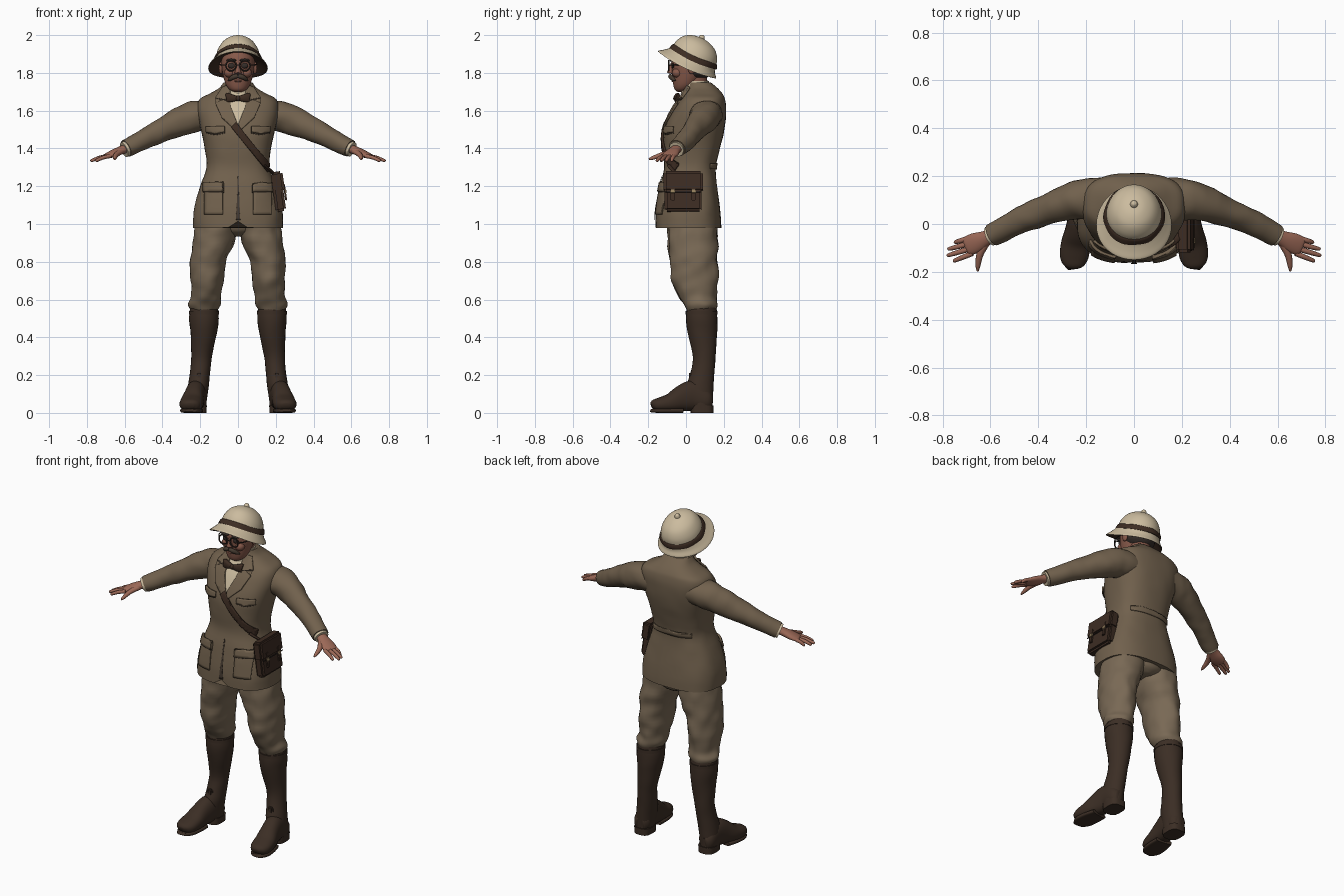
import bpy, bmesh, math
from mathutils import Vector, noise
from mathutils.bvhtree import BVHTree

if "Cube" in bpy.data.objects:
    bpy.data.objects.remove(bpy.data.objects["Cube"])

def material(name, *rgb):
    m = bpy.data.materials.new(name)
    m.use_nodes = True
    m.diffuse_color = (*rgb, 1)
    bsdf = m.node_tree.nodes["Principled BSDF"]
    bsdf.inputs["Base Color"].default_value = (*rgb, 1)
    bsdf.inputs["Roughness"].default_value = 0.9
    return m

JACKET = material("jacket_tweed", .165, .119, .074)
BREECHES = material("breeches_cloth", .19, .14, .09)
CREAM = material("cream_cloth", .6, .5, .345)
BOOT = material("boot_leather", .044, .027, .018)
BAG = material("bag_leather", .046, .025, .016)
SKIN = material("hand_skin", .33, .14, .095)
FACE = material("face_skin", .24, .1, .068)
HAIR = material("dark_hair", .035, .026, .022)
BRASS = material("brass", .32, .23, .12)
SEAM = material("seam_shadow", .06, .043, .03)

def finish(name, bm, mat):
    me = bpy.data.meshes.new(name)
    bm.to_mesh(me)
    bm.free()
    me.materials.append(mat)
    ob = bpy.data.objects.new(name, me)
    bpy.context.collection.objects.link(ob)
    for o in bpy.context.selected_objects:
        o.select_set(False)
    ob.select_set(True)
    bpy.context.view_layer.objects.active = ob
    bpy.ops.object.shade_smooth_by_angle(angle=math.radians(50))
    return ob

def spline(rows, steps):
    """Smooth interpolation through the given rows."""
    out = []
    for i in range(len(rows) - 1):
        p0, p1, p2, p3 = (rows[min(max(i + k, 0), len(rows) - 1)] for k in (-1, 0, 1, 2))
        for k in range(steps):
            t = k / steps
            out.append([b + .5 * t * (c - a + t * (2*a - 5*b + 4*c - d + t * (3*(b - c) + d - a)))
                        for a, b, c, d in zip(p0, p1, p2, p3)])
    return out + [list(rows[-1])]

def loft(name, rows, mat, along=False, n=24, power=2, fold=0, steps=4, shape=None):
    """Rows are x, y, z and two radii; rings lie level or across the path."""
    rows = spline(rows, steps)
    bm, rings = bmesh.new(), []
    for i, (x, y, z, a, b) in enumerate(rows):
        u, v, c = Vector((1, 0, 0)), Vector((0, 1, 0)), Vector((x, y, z))
        if along:
            t = Vector(rows[min(i + 1, len(rows) - 1)][:3]) - Vector(rows[max(i - 1, 0)][:3])
            u = t.cross(Vector((0, 0, 1))).normalized()
            v = u.cross(t).normalized()
        ring = []
        for k in range(n):
            w = math.tau * k / n
            cs, sn = (math.copysign(abs(q) ** (2 / power), q) for q in (math.cos(w), math.sin(w)))
            d = u * cs * a + v * sn * b
            p = c + d * (1 + fold * noise.noise((c + d) * 16))
            ring.append(bm.verts.new(shape(p) if shape else p))
        rings.append(ring)
    for r, s in zip(rings, rings[1:]):
        for k in range(n):
            bm.faces.new((r[k], r[k - 1], s[k - 1], s[k]))
    bm.faces.new(rings[0])
    bm.faces.new(rings[-1])
    bmesh.ops.recalc_face_normals(bm, faces=bm.faces)
    return finish(name, bm, mat)

def block(name, at, size, mat, tilt=0, bevel=.008):
    bm = bmesh.new()
    bmesh.ops.create_cube(bm, size=1)
    for v in bm.verts:
        v.co = Vector(a * b for a, b in zip(v.co, size))
    bmesh.ops.bevel(bm, geom=bm.edges[:], offset=bevel, segments=2, affect='EDGES')
    ob = finish(name, bm, mat)
    ob.location, ob.rotation_euler.y = at, tilt
    return ob

def ball(name, at, size, mat):
    bm = bmesh.new()
    bmesh.ops.create_uvsphere(bm, u_segments=16, v_segments=10, radius=1)
    for v in bm.verts:
        v.co = Vector(a * b for a, b in zip(v.co, size)) + Vector(at)
    return finish(name, bm, mat)

# Jacket body, with the hem cut away at the centre front
def cutaway(p):
    if p.y < 0 and p.z < 1.15:
        p.z += .035 * math.exp(-(p.x / .03) ** 2) * (1.15 - p.z) / .17
    return p

body_rows = [(.98, .238, -.162, .188), (1.08, .234, -.157, .18), (1.2, .2, -.138, .165),
             (1.3, .167, -.115, .157), (1.4, .175, -.12, .18), (1.5, .197, -.115, .203),
             (1.6, .215, -.073, .213), (1.66, .205, -.032, .207), (1.69, .15, -.012, .193),
             (1.72, .1, .002, .167), (1.75, .076, .008, .13)]
torso = loft("jacket_body", [(0, (f + b) / 2, z, w, (b - f) / 2) for z, w, f, b in body_rows],
             JACKET, n=48, power=2.6, fold=.015, shape=cutaway)
tree = BVHTree.FromPolygons([v.co for v in torso.data.vertices],
                            [p.vertices for p in torso.data.polygons])

def patch(name, outline, mat, thick=.008, side=-1):
    """Cloth piece cut in front or back outline and laid on the jacket."""
    bm = bmesh.new()
    bm.faces.new([bm.verts.new((x, 0, z)) for x, z in outline])
    bmesh.ops.triangulate(bm, faces=bm.faces)
    for axis in (0, 2):
        lo, hi = min(v.co[axis] for v in bm.verts), max(v.co[axis] for v in bm.verts)
        no = Vector((axis == 0, 0, axis == 2))
        for k in range(1, int((hi - lo) / .015) + 1):
            bmesh.ops.bisect_plane(bm, geom=bm.verts[:] + bm.edges[:] + bm.faces[:],
                                   plane_co=no * (lo + k * .015), plane_no=no)
    for v in bm.verts:
        hit = tree.ray_cast(Vector((v.co.x, side, v.co.z)), Vector((0, -side, 0)))[0]
        v.co = (hit or tree.find_nearest(Vector((v.co.x, side * .1, v.co.z)))[0]) + Vector((0, side * .002, 0))
    bm.normal_update()
    bmesh.ops.reverse_faces(bm, faces=[f for f in bm.faces if f.normal.y * side < 0])
    ob = finish(name, bm, mat)
    mod = ob.modifiers.new("thickness", 'SOLIDIFY')
    mod.thickness, mod.offset = thick, 1
    return ob

def rect(x, z, X, Z):
    return [(x, z), (X, z), (X, Z), (x, Z)]

# Shirt, jacket front, back belt and shoulder strap
patch("shirt_front", [(-.06, 1.735), (.06, 1.735), (.045, 1.62), (0, 1.525), (-.045, 1.62)], CREAM, .004)
patch("front_opening", [(-.002, 1.25), (.002, 1.25), (.005, 1.1), (.012, 1.02), (-.012, 1.02), (-.005, 1.1)], SEAM, .003)
patch("back_belt", rect(-.13, 1.29, .13, 1.32), JACKET, .005, 1)
patch("shoulder_strap", [(-.035, 1.51), (-.01, 1.535), (.16, 1.32), (.155, 1.275)], BAG, .012)
for s, tag in ((1, "left"), (-1, "right")):
    flip = lambda pts: [(s * x, z) for x, z in pts]
    patch(f"{tag}_lapel", flip([(.04, 1.738), (.08, 1.72), (.118, 1.665), (.085, 1.65), (.118, 1.635),
                                (.085, 1.56), (.008, 1.49), (.003, 1.53), (.04, 1.62)]), JACKET, .01)
    patch(f"{tag}_collar_notch", flip([(.06, 1.652), (.118, 1.664), (.116, 1.658), (.06, 1.647)]), SEAM, .011)
    patch(f"{tag}_chest_flap", flip([(.07, 1.515), (.165, 1.515), (.165, 1.487), (.118, 1.477), (.07, 1.487)]), JACKET, .01)
    patch(f"{tag}_chest_flap_edge", flip([(.07, 1.487), (.118, 1.477), (.165, 1.487), (.165, 1.48), (.118, 1.47), (.07, 1.48)]), SEAM, .004)
    patch(f"{tag}_hip_pocket", flip(rect(.08, 1.05, .175, 1.18)), JACKET, .007)
    patch(f"{tag}_hip_flap", flip(rect(.075, 1.17, .18, 1.215)), JACKET, .013)
    patch(f"{tag}_hip_flap_edge", flip(rect(.075, 1.165, .18, 1.17)), SEAM, .008)

    # Sleeve, shirt cuff and hand
    def arm(name, rows, mat, **kw):
        loft(f"{tag}_{name}", [(s * x, *r) for x, *r in rows], mat, along=True, **kw)
    arm("sleeve", [(.1, .108, 1.58, .085, .07), (.19, .106, 1.577, .086, .08), (.27, .093, 1.555, .077, .08),
                   (.4, .045, 1.498, .06, .063), (.5, .003, 1.447, .053, .053), (.593, -.046, 1.4, .048, .047)],
        JACKET, fold=.09, steps=6)
    arm("shirt_cuff", [(.57, -.035, 1.41, .041, .041), (.604, -.051, 1.394, .043, .042)], CREAM, fold=.14)
    arm("palm", [(.58, -.04, 1.405, .03, .024), (.62, -.06, 1.39, .032, .022), (.66, -.078, 1.373, .042, .02),
                 (.695, -.092, 1.36, .04, .014), (.705, -.096, 1.357, .03, .008)], SKIN)
    for i, (tip_x, tip_y) in enumerate([(.752, -.078), (.778, -.106), (.78, -.132), (.755, -.155)]):
        base = (.702 - .009 * i, -.063 - .02 * i, 1.36)
        mid = ((base[0] + tip_x) / 2, (base[1] + tip_y) / 2, 1.351)
        arm(f"finger_{i}", [(*base, .011, .011), (*mid, .0105, .01), (tip_x - .006, tip_y + .002, 1.336, .008, .008),
                            (tip_x, tip_y, 1.333, .003, .003)], SKIN, n=10)
    arm("thumb", [(.615, -.075, 1.385, .016, .015), (.643, -.125, 1.368, .015, .013),
                  (.652, -.175, 1.35, .01, .01), (.653, -.197, 1.343, .004, .004)], SKIN, n=12)

    # Breeches and boots
    def leg(name, rows, mat, **kw):
        loft(f"{tag}_{name}", [(s * x, *r) for x, *r in rows], mat, **kw)
    leg("breeches_leg", [(.1, .03, 1.08, .09, .11), (.112, .035, 1, .11, .132), (.13, .037, .9, .11, .132),
                         (.158, .042, .8, .093, .127), (.163, .047, .7, .086, .122), (.168, .06, .62, .08, .1),
                         (.178, .076, .575, .085, .088), (.18, .08, .545, .07, .075)],
        BREECHES, fold=.1, steps=5, n=32)
    leg("boot_shaft", [(.18, .083, .57, .072, .076), (.18, .083, .5, .078, .083), (.182, .087, .42, .069, .077),
                       (.193, .097, .3, .055, .06), (.2, .088, .22, .053, .062), (.21, .075, .14, .055, .07),
                       (.218, .078, .06, .052, .064), (.218, .08, .02, .05, .06)], BOOT, fold=.03)
    leg("boot_top_band", [(.18, .083, .52, .08, .085), (.18, .083, .54, .08, .085)], BOOT)
    leg("boot_foot", [(.215, .138, .06, .03, .035), (.218, .11, .065, .05, .055), (.222, .04, .09, .052, .08),
                      (.232, -.02, .077, .054, .07), (.243, -.08, .055, .061, .05), (.25, -.135, .045, .06, .038),
                      (.253, -.17, .042, .045, .028), (.254, -.184, .038, .02, .014)], BOOT, along=True, power=2.3)
    leg("boot_sole", [(.235, -.02, .012, .05, .012), (.243, -.08, .012, .058, .012), (.25, -.14, .012, .056, .012),
                      (.254, -.178, .012, .036, .01), (.254, -.186, .014, .02, .008)], BOOT, along=True, power=4)
    leg("boot_heel", [(.217, .085, 0, .05, .06), (.217, .085, .04, .052, .06)], BOOT, power=3)
    block(f"{tag}_boot_tab", (s * .205, .025, .2), (.035, .02, .04), BOOT)

    # Facial halves: ear, spectacles, brow, moustache and tie wing
    ball(f"{tag}_ear", (s * .09, .03, 1.825), (.012, .02, .032), FACE)
    ball(f"{tag}_eye", (s * .034, -.07, 1.838), (.02, .008, .014), HAIR)
    ball(f"{tag}_brow", (s * .036, -.077, 1.867), (.027, .01, .008), HAIR)
    ball(f"{tag}_cheek", (s * .045, -.046, 1.8), (.028, .028, .025), FACE)
    bpy.ops.mesh.primitive_torus_add(location=(s * .037, -.092, 1.838), rotation=(math.pi / 2, 0, 0),
                                     major_radius=.027, minor_radius=.004, major_segments=24, minor_segments=8)
    rim = bpy.context.object
    rim.name = f"{tag}_spectacle_rim"
    rim.data.materials.append(HAIR)
    arm("spectacle_temple", [(.063, -.09, 1.842, .003, .003), (.092, -.05, 1.843, .003, .003),
                             (.096, .025, 1.845, .003, .003)], HAIR, n=8)
    arm("moustache", [(0, -.084, 1.784, .01, .01), (.022, -.081, 1.779, .012, .013), (.042, -.068, 1.767, .009, .01),
                      (.052, -.056, 1.76, .003, .003)], SEAM, n=12)
    arm("bow_tie_wing", [(.004, -.052, 1.665, .011, .012), (.03, -.05, 1.666, .014, .02),
                         (.056, -.044, 1.668, .014, .026), (.06, -.043, 1.668, .01, .022)], BAG, n=12, power=3)
ball("bow_tie_knot", (0, -.054, 1.665), (.014, .014, .015), BAG)

# Breeches seat closes the hips below the hem
loft("breeches_seat", [(0, .06, .935, .04, .07), (0, .052, .97, .13, .115), (0, .04, 1.06, .17, .115)], BREECHES)

# Head, neck and shirt collar
loft("neck", [(0, .055, 1.66, .062, .062), (0, .045, 1.82, .062, .065)], FACE)
loft("shirt_collar", [(0, .055, 1.69, .078, .083), (0, .05, 1.73, .07, .075), (0, .05, 1.757, .067, .071)], CREAM)
loft("head", [(0, -.025, 1.7, .022, .02), (0, -.018, 1.712, .045, .042), (0, -.004, 1.74, .065, .064),
              (0, .012, 1.79, .08, .085), (0, .018, 1.84, .087, .095), (0, .025, 1.89, .084, .095),
              (0, .03, 1.94, .06, .07)], FACE, n=32)
loft("hair_back", [(0, .05, 1.775, .06, .062), (0, .052, 1.8, .084, .076), (0, .045, 1.85, .091, .085),
                   (0, .04, 1.89, .088, .085)], HAIR)
loft("nose", [(0, -.068, 1.795, .015, .01), (0, -.08, 1.802, .018, .02), (0, -.078, 1.825, .011, .013),
              (0, -.072, 1.855, .009, .008)], FACE, n=12)
ball("lower_lip", (0, -.064, 1.757), (.02, .012, .007), FACE)
block("spectacle_bridge", (0, -.094, 1.842), (.026, .006, .006), HAIR, bevel=.002)

# Sun helmet, built upright and tipped back
def droop(p):
    p.z -= .8 * p.x ** 2
    return p

crown = loft("helmet_shell", [(0, .015, .03, .1, .11), (0, .008, -.004, .151, .163), (0, .008, .0, .156, .168),
                              (0, .013, .02, .138, .146), (0, .022, .046, .12, .129), (0, .022, .09, .109, .118),
                              (0, .02, .128, .084, .091), (0, .018, .15, .046, .05), (0, .018, .157, .012, .012)],
             CREAM, n=40, shape=droop)
crown.data.materials.append(BAG)
for p in crown.data.polygons:
    if p.normal.z < -.2:
        p.material_index = 1
band = loft("helmet_band", [(0, .021, .038, .128, .137), (0, .022, .046, .127, .136), (0, .022, .06, .121, .13),
                            (0, .022, .066, .114, .124)], BAG, n=40, shape=droop, fold=.03)
knob = loft("helmet_knob", [(0, .018, .148, .018, .018), (0, .018, .162, .015, .015), (0, .018, .171, .01, .01),
                            (0, .018, .174, .003, .003)], CREAM, n=16)
for ob in (crown, band, knob):
    ob.location, ob.rotation_euler.x = (0, 0, 1.85), math.radians(-25)

# Satchel with flap, straps and buckles
TILT = math.radians(-8)
def bag_part(name, x, y, z, size, mat, bevel=.006):
    at = Vector((.214 + x + z * math.tan(TILT), -.015 + y, 1.168 + z))
    block(name, at, size, mat, TILT, bevel)
bag_part("satchel_body", 0, 0, 0, (.055, .195, .205), BAG, .012)
bag_part("satchel_flap", .006, 0, .055, (.06, .208, .11), BAG, .012)
bag_part("satchel_flap_edge", .033, 0, .003, (.006, .19, .006), HAIR, .002)
for i, y in enumerate((-.055, .055)):
    bag_part(f"satchel_strap_{i}", .035, y, .0, (.01, .022, .09), BAG, .003)
    bag_part(f"satchel_buckle_{i}", .041, y, .005, (.006, .024, .02), BRASS, .002)
loft("strap_end", [(.14, -.09, 1.31, .014, .006), (.165, -.075, 1.29, .014, .006), (.19, -.05, 1.265, .014, .006)],
     BAG, along=True, n=12)
